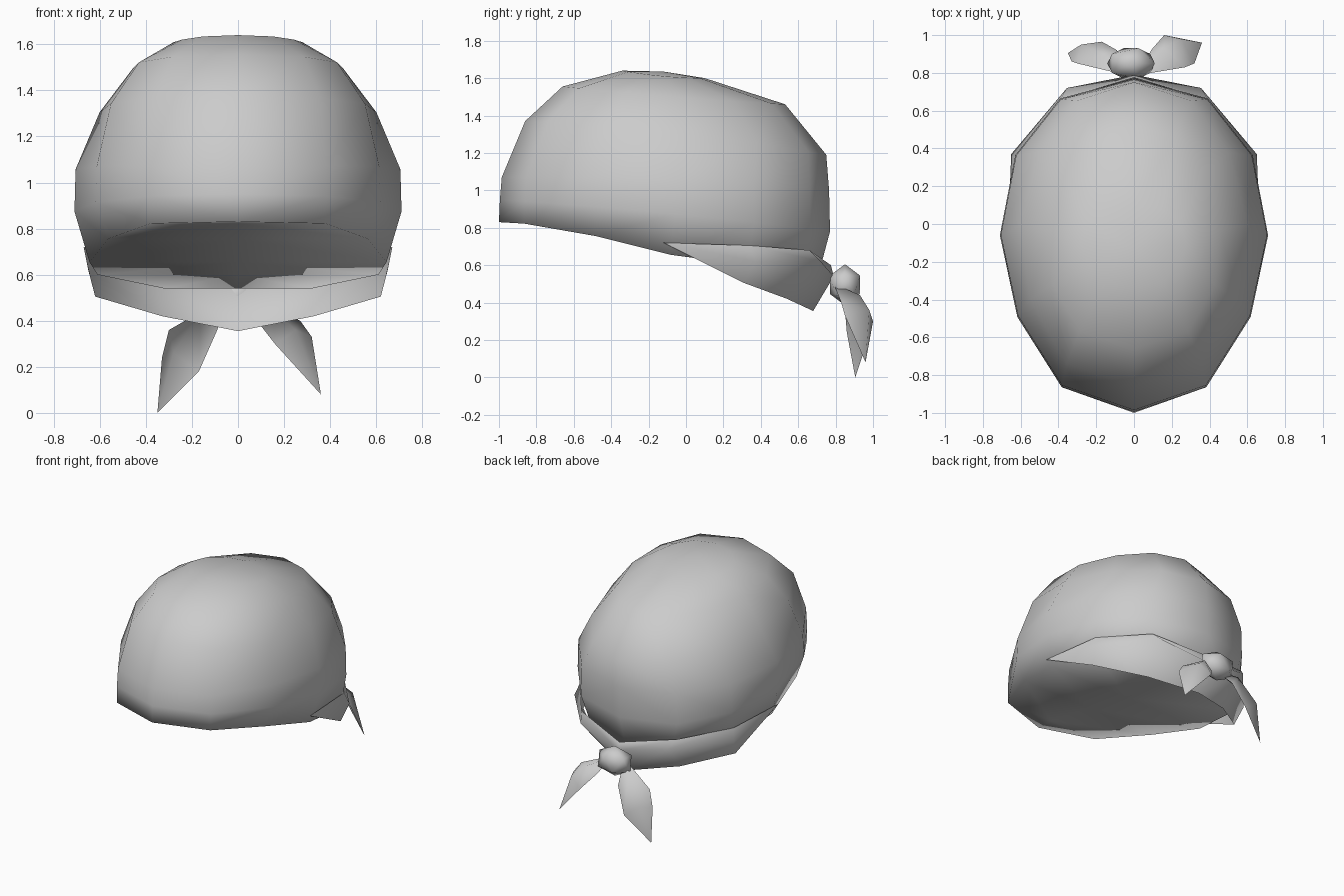
import bpy, bmesh
from mathutils import Vector

if "Cube" in bpy.data.objects:
    bpy.data.objects.remove(bpy.data.objects["Cube"])


def make_object(name, verts, faces, mirror=False):
    me = bpy.data.meshes.new(name)
    me.from_pydata(verts, [], faces)
    bm = bmesh.new()
    bm.from_mesh(me)
    bmesh.ops.remove_doubles(bm, verts=bm.verts, dist=0.001)
    bmesh.ops.recalc_face_normals(bm, faces=bm.faces)
    bm.to_mesh(me)
    bm.free()
    for p in me.polygons:
        p.use_smooth = True
    ob = bpy.data.objects.new(name, me)
    bpy.context.collection.objects.link(ob)
    if mirror:
        mod = ob.modifiers.new("mirror", 'MIRROR')
        mod.use_clip = True
        mod.merge_threshold = 0.002
    return ob


def grid(name, rows, mirror=False):
    n = len(rows[0])
    verts = [v for r in rows for v in r]
    faces = [(r * n + i, r * n + i + 1, (r + 1) * n + i + 1, (r + 1) * n + i)
             for r in range(len(rows) - 1) for i in range(n - 1)]
    return make_object(name, verts, faces, mirror)


# Crown: tilted 12-sided rings, (half-width fraction, front-to-back fraction)
outline = [(0, 0), (.54, .075), (.87, .285), (1, .53), (.885, .77), (.55, .94), (0, 1)]
# y front, y back, z front, z side, z back, half width, narrowing to the back
rings = [
    (-.995, .77, .95, .88, .78, .71, 0),
    (-.985, .765, 1.07, 1.06, 1.0, .705, 0),
    (-.86, .75, 1.37, 1.31, 1.19, .605, .22),
    (-.66, .53, 1.555, 1.50, 1.46, .46, .35),
    (-.34, .10, 1.64, 1.61, 1.60, .28, 0),
    (-.12, -.12, 1.635, 1.635, 1.635, 0, 0),
]


def ring_points(yf, yb, zf, zs, zb, w, k):
    pts = []
    for u, t in outline:
        z = zf * (1 - t) * (1 - 2 * t) + 4 * zs * t * (1 - t) + zb * t * (2 * t - 1)
        pts.append((w * u * (1 + k * (.5 - t)), yf + (yb - yf) * t, z))
    return pts


# Opening edge, and the centre line of the underside that closes it
rim = [(0, -1, .83), (.38, -.865, .822), (.565, -.48, .755), (.645, -.08, .655),
       (.61, .33, .60), (.32, .62, .54), (0, .71, .555)]
middle = [(0, y, z) for x, y, z in rim]
grid("crown", [middle, rim] + [ring_points(*r) for r in rings], mirror=True)

# Folded band around the back: top, middle and bottom edge at each station
grid("back_band", [
    [(.67, -.12, .72), (.67, -.12, .72), (.67, -.12, .72)],
    [(.625, .34, .705), (.65, .37, .62), (.62, .31, .505)],
    [(.39, .66, .68), (.355, .72, .62), (.33, .54, .42)],
    [(0, .775, .60), (0, .79, .54), (0, .68, .355)],
], mirror=True)

# Knot
bm = bmesh.new()
bmesh.ops.create_icosphere(bm, subdivisions=1, radius=1)
for v in bm.verts:
    v.co = Vector((v.co.x * .14 - .015, v.co.y * .095 + .85, v.co.z * .11 + .495))
me = bpy.data.meshes.new("knot")
bm.to_mesh(me)
bm.free()
for p in me.polygons:
    p.use_smooth = True
bpy.context.collection.objects.link(bpy.data.objects.new("knot", me))


# Cloth tails: root, two folded cross-sections, tip
def tail(name, root, a, b, tip):
    grid(name, [[root] * 3, a, b, [tip] * 3])


tail("right_tail", (.03, .79, .50),
     [(.27, .83, .40), (.16, .93, .44), (.09, .92, .39)],
     [(.32, .85, .33), (.25, .98, .36), (.16, 1.0, .30)],
     (.36, .96, .08))
tail("left_tail", (-.05, .79, .50),
     [(-.30, .85, .36), (-.16, .90, .44), (-.09, .92, .36)],
     [(-.33, .86, .24), (-.28, .95, .26), (-.17, .965, .18)],
     (-.35, .905, 0))
